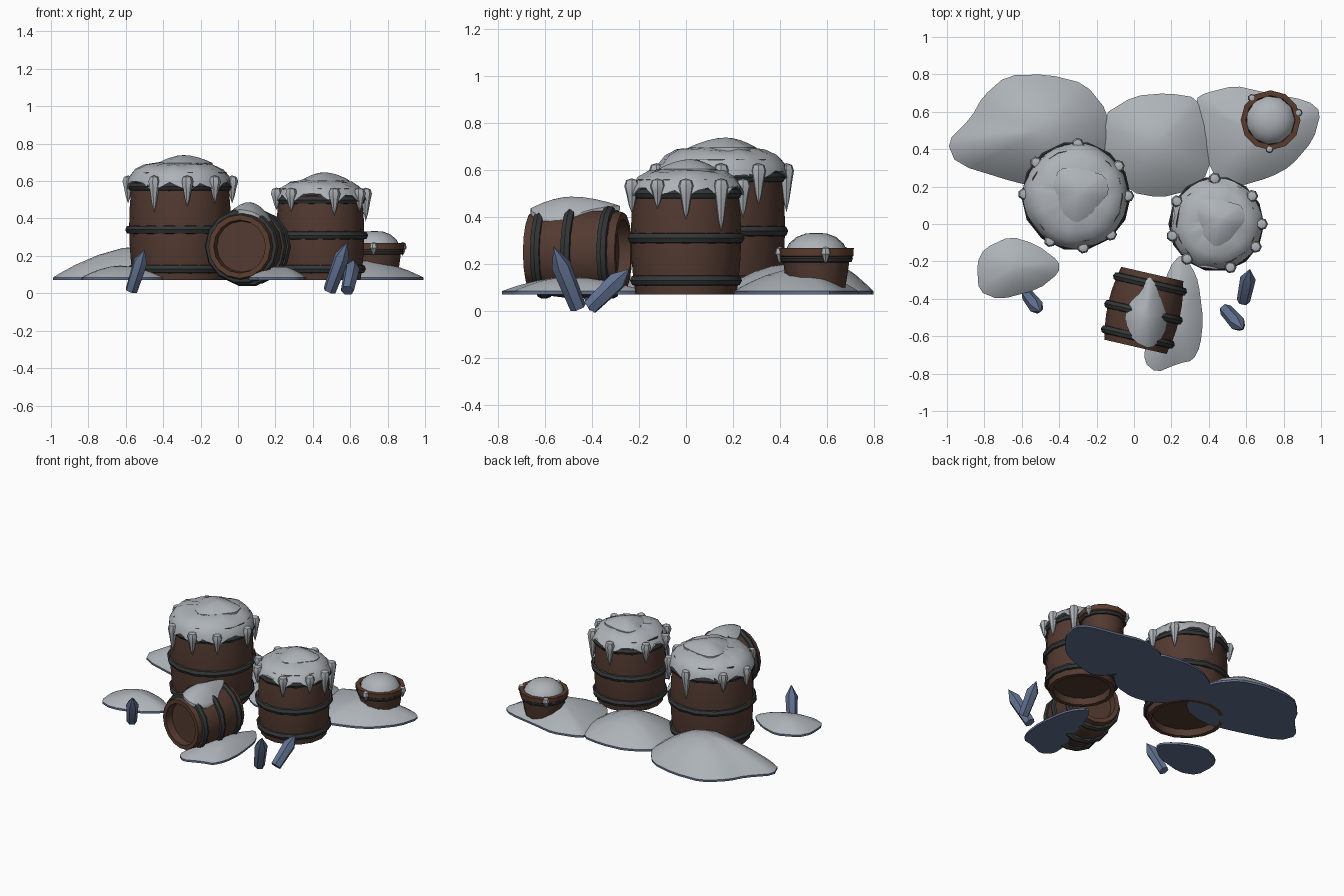
import bpy, bmesh, math, random
from mathutils import Vector, Matrix

if "Cube" in bpy.data.objects:
    bpy.data.objects.remove(bpy.data.objects["Cube"])

random.seed(4)


def material(name, rgb):
    m = bpy.data.materials.new(name)
    m.diffuse_color = (*rgb, 1)
    m.use_nodes = True
    m.node_tree.nodes["Principled BSDF"].inputs["Base Color"].default_value = m.diffuse_color
    return m


SNOW = material("snow", (0.42, 0.45, 0.48))
ICE = material("blue ice", (0.12, 0.165, 0.28))
WOOD = material("brown wood", (0.085, 0.042, 0.030))
RIM = material("reddish wood rim", (0.105, 0.046, 0.028))
IRON = material("dark iron", (0.035, 0.037, 0.038))


def finish(name, bm, mats):
    bmesh.ops.recalc_face_normals(bm, faces=bm.faces)
    me = bpy.data.meshes.new(name)
    bm.to_mesh(me)
    bm.free()
    for m in mats:
        me.materials.append(m)
    ob = bpy.data.objects.new(name, me)
    bpy.context.collection.objects.link(ob)
    return ob


def loft(bm, rings, closed=False, slots=None):
    """Skin rings of points; a one-point ring becomes a pole."""
    vr = [[bm.verts.new(p) for p in ring] for ring in rings]
    pairs = list(zip(vr, vr[1:])) + ([(vr[-1], vr[0])] if closed else [])
    for k, (a, b) in enumerate(pairs):
        n = max(len(a), len(b))
        for i in range(n):
            j = (i + 1) % n
            if len(a) == 1:
                f = bm.faces.new((a[0], b[i], b[j]))
            elif len(b) == 1:
                f = bm.faces.new((a[i], a[j], b[0]))
            else:
                f = bm.faces.new((a[i], a[j], b[j], b[i]))
            f.material_index = slots[k] if slots else 0


def lathe(name, profile, mats, mx, seg=16, closed=False, slots=None):
    rings = []
    for r, z in profile:
        rings.append([mx @ Vector((r * math.cos(2 * math.pi * i / seg),
                                   r * math.sin(2 * math.pi * i / seg), z))
                      for i in range(seg if r > 0 else 1)])
    bm = bmesh.new()
    loft(bm, rings, closed, slots)
    return finish(name, bm, mats)


def barrel(name, mx, r_end, r_mid, height, hoops, recess=0.045, wall=0.028):
    """Bulging staves with a recessed lid at both ends and iron hoops."""
    def radius(z):
        return r_end + (r_mid - r_end) * (1 - (2 * z / height - 1) ** 2)
    inner = r_end - wall
    side = [(radius(height * i / 6), height * i / 6) for i in range(7)]
    prof = [(0, recess), (inner - 0.006, recess), (inner, 0)] + side
    prof += [(inner, height), (inner - 0.006, height - recess), (0, height - recess)]
    slots = [0, 0, 1] + [0] * 6 + [1, 0, 0]
    lathe(name + "_body", prof, [WOOD, RIM], mx, 16, slots=slots)
    for k, z in enumerate(hoops):
        r = radius(z)
        ring = [(r - 0.012, z - 0.024), (r + 0.012, z - 0.019), (r + 0.021, z),
                (r + 0.012, z + 0.019), (r - 0.012, z + 0.024)]
        lathe(f"{name}_hoop_{k + 1}", ring, [IRON], mx, 14, closed=True)


def mound(name, outline, peak, height, base=lambda x, y: 0.07, rim=0.014, bottom=ICE):
    """Soft snow heap over an outline, with an ice edge and underside."""
    c = Vector(peak)
    pts = [Vector(p) for p in outline]
    # round the outline with one corner-cutting pass
    pts = [q for a, b in zip(pts, pts[1:] + pts[:1])
           for q in (a.lerp(b, 0.2), a.lerp(b, 0.8))]
    rings = [[(c.x, c.y, base(*c))], [(p.x, p.y, base(p.x, p.y)) for p in pts]]
    for t in (1.0, 0.92, 0.75, 0.5, 0.25):
        ring = []
        for p in pts:
            q = c.lerp(p, t)
            ring.append((q.x, q.y, base(q.x, q.y) + rim + (height - rim) * (1 - t ** 1.8)))
        rings.append(ring)
    rings.append([(c.x, c.y, base(*c) + height)])
    bm = bmesh.new()
    loft(bm, rings, slots=[1, 1] + [0] * 5)
    return finish(name, bm, [SNOW, bottom])


def icicle(name, x, y, top, length, r):
    prof = [(0, 0.02), (r * 0.75, 0.012), (r, -0.012), (r * 0.72, -length * 0.35),
            (r * 0.4, -length * 0.72), (0, -length)]
    lathe(name, prof, [SNOW], Matrix.Translation((x, y, top)), 7)


def snow_cap(name, cx, cy, r, top, edge, icicles):
    """Flat snow cap with a scalloped, drooping rim, a lump on top and icicles."""
    n = 32
    prof = [(0.4, 0.0), (0.68, 0.012), (0.85, 0.035), (0.96, 0.075), (1.0, top - edge),
            (0.9, top - edge - 0.005), (0.82, 0.07)]
    rings = [[(cx, cy, top)]]
    wob = [random.uniform(-1, 1) for _ in range(n)]
    for k, (f, drop) in enumerate(prof):
        ring = []
        for i in range(n):
            a = 2 * math.pi * i / n
            near = max(math.exp(-(math.remainder(a - math.radians(d), 2 * math.pi) / 0.2) ** 2)
                       for d, _ in icicles)
            z = top - drop + 0.006 * wob[(i * 3 + k) % n] * (k < 4)
            if k in (4, 5):
                z += 0.022 - 0.05 * near
            rr = r * f * (1 + 0.02 * wob[i] + 0.02 * near * (k > 2))
            ring.append((cx + rr * math.cos(a), cy + rr * math.sin(a), z))
        rings.append(ring)
    rings.append([(cx, cy, top - 0.07)])
    bm = bmesh.new()
    loft(bm, rings)
    finish(name, bm, [SNOW])
    # lump on top
    lump = []
    for i in range(11):
        a = 2 * math.pi * i / 11
        q = r * (0.52 + 0.09 * math.sin(3 * a + 0.6))
        lump.append((cx + 0.02 + q * math.cos(a), cy + 0.02 + q * math.sin(a)))
    mound(name + "_lump", lump, (cx + 0.02, cy + 0.02), 0.057,
          base=lambda x, y: top - 0.015, bottom=SNOW)
    for k, (d, length) in enumerate(icicles):
        a = math.radians(d)
        icicle(f"{name}_icicle_{k + 1}", cx + r * math.cos(a), cy + r * math.sin(a),
               edge + 0.035, length, 0.033)


# Tall barrel, left
barrel("tall_barrel", Matrix.Translation((-0.31, 0.15, 0.07)), 0.25, 0.272, 0.575,
       (0.06, 0.27, 0.50))
snow_cap("tall_barrel_snow", -0.31, 0.15, 0.278, 0.697, 0.575,
         [(-120, 0.18), (-82, 0.15), (-48, 0.13), (0, 0.13), (35, 0.16),
          (88, 0.19), (140, 0.12), (178, 0.13)])

# Medium barrel, right
barrel("medium_barrel", Matrix.Translation((0.44, 0.0, 0.07)), 0.215, 0.235, 0.49,
       (0.06, 0.24, 0.43))
snow_cap("medium_barrel_snow", 0.44, 0.0, 0.243, 0.605, 0.51,
         [(-130, 0.11), (-72, 0.13), (-30, 0.11), (0, 0.16), (38, 0.21),
          (92, 0.15), (150, 0.13), (195, 0.10)])

# Barrel lying on its side
axis = Vector((0.086, 0.374, 0)).normalized()
centre = Vector((0.053, -0.462, 0.25))
lying = Matrix.Translation(centre - axis * 0.2) @ axis.to_track_quat('Z', 'Y').to_matrix().to_4x4()
barrel("lying_barrel", lying, 0.17, 0.195, 0.40, (0.055, 0.19, 0.345), recess=0.05)


def lying_top(x, y):
    d = (Vector((x, y)) - centre.xy).cross(axis.xy)
    return centre.z + math.sqrt(max(0.0, 0.19 ** 2 - d * d)) - 0.012


mound("lying_barrel_snow",
      [(0.08, -0.27), (0.12, -0.33), (0.15, -0.42), (0.18, -0.50), (0.16, -0.60),
       (0.09, -0.67), (0.0, -0.63), (-0.05, -0.52), (-0.03, -0.43), (0.04, -0.36)],
      (0.065, -0.49), 0.06, base=lying_top, rim=0.02, bottom=SNOW)

# Small open tub with a snow filling
tub = Matrix.Translation((0.73, 0.555, 0))
lathe("tub_body", [(0, 0.09), (0.122, 0.09), (0.134, 0.16), (0.142, 0.22), (0.158, 0.235),
                   (0.160, 0.268), (0.132, 0.268), (0.125, 0.22), (0, 0.22)],
      [WOOD, RIM], tub, 12, slots=[0, 0, 0, 1, 1, 1, 0, 0])
lathe("tub_hoop", [(0.13, 0.205), (0.151, 0.21), (0.156, 0.224), (0.15, 0.236), (0.13, 0.236)],
      [IRON], tub, 12, closed=True)
lathe("tub_snow", [(0, 0.2), (0.10, 0.225), (0.130, 0.262), (0.118, 0.287), (0.085, 0.315),
                   (0.045, 0.330), (0, 0.333)], [SNOW], tub, 11)
for k, d in enumerate((-92, 15, 130)):
    a = math.radians(d)
    icicle(f"tub_icicle_{k + 1}", 0.73 + 0.155 * math.cos(a), 0.555 + 0.155 * math.sin(a),
           0.255, 0.055, 0.022)

# Snow drifts on the ground
mound("drift_back_left",
      [(-1.0, 0.44), (-0.87, 0.57), (-0.81, 0.68), (-0.68, 0.795), (-0.46, 0.80),
       (-0.26, 0.75), (-0.14, 0.60), (-0.13, 0.42), (-0.22, 0.25), (-0.42, 0.18),
       (-0.61, 0.215), (-0.95, 0.32)], (-0.5, 0.5), 0.185)
mound("drift_back_middle",
      [(-0.17, 0.58), (0.0, 0.685), (0.18, 0.70), (0.34, 0.675), (0.42, 0.5),
       (0.40, 0.27), (0.30, 0.18), (0.14, 0.14), (-0.02, 0.17), (-0.17, 0.34)],
      (0.12, 0.43), 0.13)
mound("drift_back_right",
      [(0.33, 0.67), (0.38, 0.70), (0.54, 0.74), (0.67, 0.71), (0.93, 0.66), (1.0, 0.60),
       (0.96, 0.45), (0.84, 0.31), (0.73, 0.25), (0.54, 0.195), (0.44, 0.24), (0.34, 0.45)],
      (0.66, 0.48), 0.11)
mound("drift_front_left",
      [(-0.84, -0.21), (-0.80, -0.13), (-0.66, -0.065), (-0.52, -0.11), (-0.40, -0.20),
       (-0.40, -0.26), (-0.51, -0.35), (-0.72, -0.405), (-0.83, -0.36)], (-0.63, -0.23), 0.078)
mound("drift_front_right",
      [(0.19, -0.23), (0.25, -0.16), (0.31, -0.23), (0.345, -0.31), (0.37, -0.51),
       (0.355, -0.65), (0.315, -0.73), (0.24, -0.745), (0.12, -0.795), (0.055, -0.74),
       (0.06, -0.62), (0.13, -0.42)], (0.23, -0.5), 0.075)

# Ice crystals
for k, (foot, tip, r) in enumerate([((-0.57, -0.38, 0.015), (-0.50, -0.47, 0.235), 0.040),
                                    ((0.49, -0.46, 0.015), (0.585, -0.565, 0.275), 0.042),
                                    ((0.585, -0.41, 0.015), (0.62, -0.24, 0.18), 0.042)]):
    f, t = Vector(foot), Vector(tip)
    ln = (t - f).length
    mx = Matrix.Translation(f) @ (t - f).to_track_quat('Z', 'Y').to_matrix().to_4x4()
    lathe(f"ice_crystal_{k + 1}", [(0, 0), (r * 0.85, 0), (r, ln * 0.7), (0, ln)], [ICE], mx, 6)

# Smooth curved parts, keep hard edges
for ob in bpy.context.collection.objects:
    ob.select_set(True)
    bpy.context.view_layer.objects.active = ob
bpy.ops.object.shade_smooth_by_angle(angle=math.radians(38))
